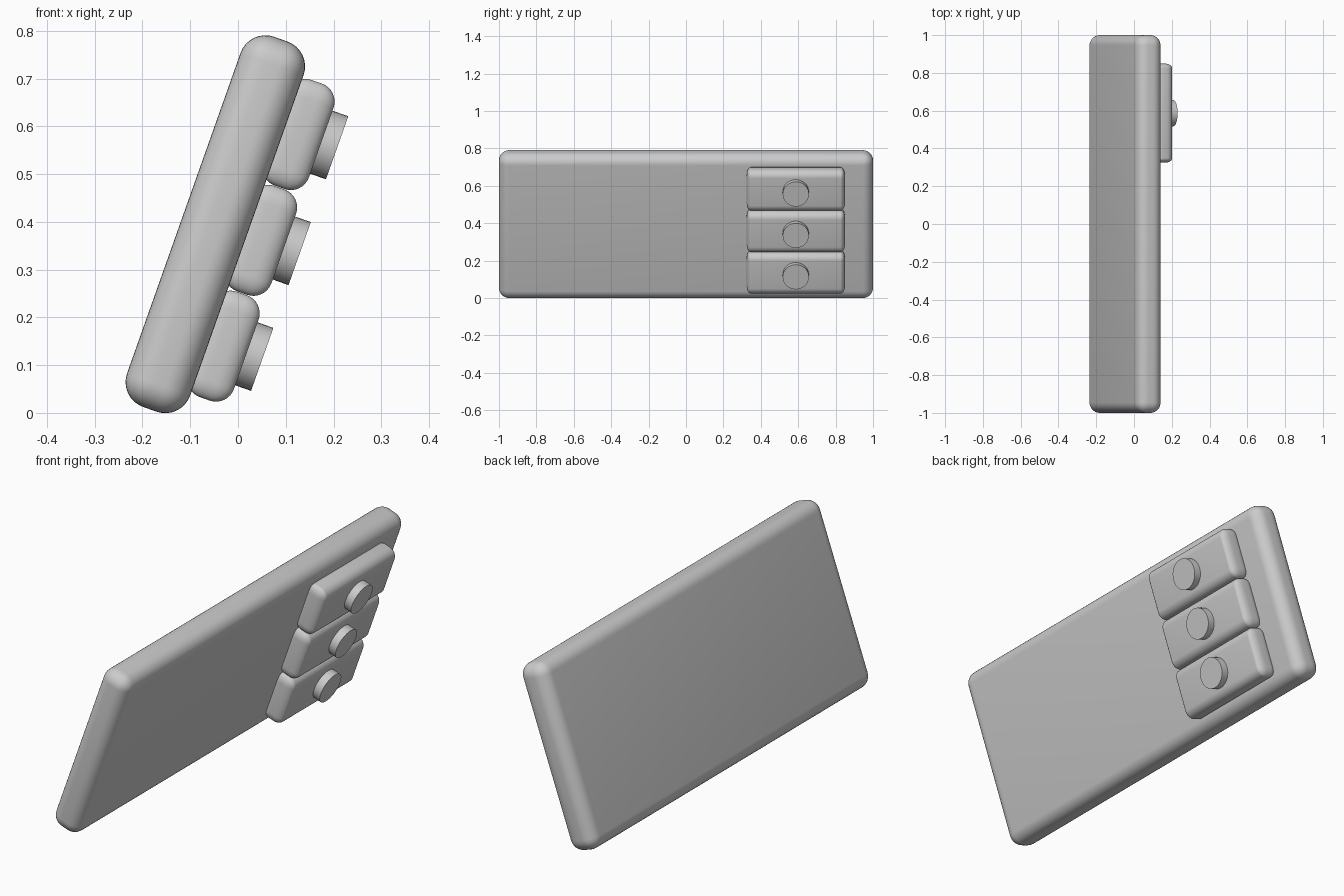
import bpy, bmesh, math
from mathutils import Matrix, Vector

cube = bpy.data.objects.get("Cube")
if cube:
    bpy.data.objects.remove(cube, do_unlink=True)

grey = bpy.data.materials.new("plain grey")
grey.use_nodes = True
colour = (0.6, 0.6, 0.6, 1)
grey.diffuse_color = colour
grey.node_tree.nodes["Principled BSDF"].inputs["Base Color"].default_value = colour

# Everything leans together about the y axis: local x is outward, local z runs up the slab
LEAN = Matrix.Translation((-0.0475, 0, 0.395)) @ Matrix.Rotation(math.radians(19.5), 4, 'Y')


def finish(bm, name, centre, angle):
    mesh = bpy.data.meshes.new(name)
    bm.to_mesh(mesh)
    bm.free()
    mesh.materials.append(grey)
    obj = bpy.data.objects.new(name, mesh)
    bpy.context.collection.objects.link(obj)
    obj.matrix_world = LEAN @ Matrix.Translation(centre)
    bpy.ops.object.select_all(action='DESELECT')
    obj.select_set(True)
    bpy.context.view_layer.objects.active = obj
    bpy.ops.object.shade_smooth_by_angle(angle=math.radians(angle))
    return obj


def rounded_box(name, centre, size, radius, squash=1.0):
    """Box with rounded edges; squash narrows the rounding along y."""
    bm = bmesh.new()
    bmesh.ops.create_cube(bm, size=1)
    bmesh.ops.scale(bm, vec=(size[0], size[1] / squash, size[2]), verts=bm.verts)
    bmesh.ops.bevel(bm, geom=bm.edges[:], offset=radius, segments=8,
                    profile=0.5, affect='EDGES')
    bmesh.ops.scale(bm, vec=(1, squash, 1), verts=bm.verts)
    return finish(bm, name, centre, 40)


def disc(name, centre, radius, depth):
    bm = bmesh.new()
    bmesh.ops.create_cone(bm, cap_ends=True, segments=32, radius1=radius,
                          radius2=radius, depth=depth,
                          matrix=Matrix.Rotation(math.pi / 2, 4, 'Y'))
    return finish(bm, name, centre, 30)


# Main slab
rounded_box("slab_body", (0, 0, 0), (0.14, 2.0, 0.822), 0.055)

# Three raised blocks, each with a round knob
for place, height in (("lower", -0.235), ("middle", 0), ("upper", 0.235)):
    centre = Vector((0.101, 0.587, height))
    rounded_box(place + "_block", centre, (0.102, 0.525, 0.234), 0.04, 0.6)
    disc(place + "_knob", centre + Vector((0.046, 0, 0.001)), 0.07, 0.08)
